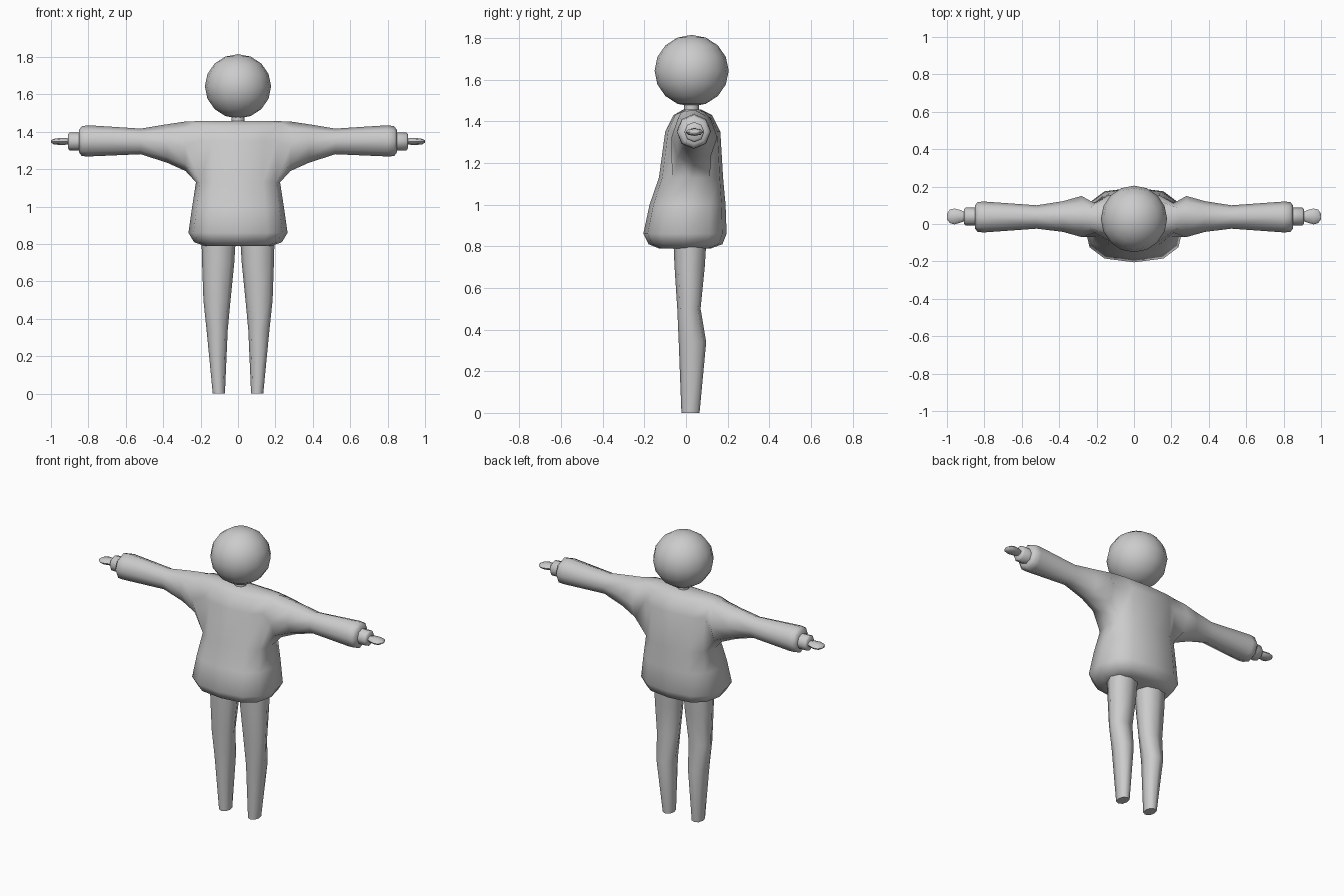
import bpy, bmesh
from math import sin, cos, pi, radians, copysign

if "Cube" in bpy.data.objects:
    bpy.data.objects.remove(bpy.data.objects["Cube"], do_unlink=True)

grey = bpy.data.materials.new("plain grey")
grey.use_nodes = True
colour = (0.6, 0.6, 0.6, 1)
grey.diffuse_color = colour
grey.node_tree.nodes["Principled BSDF"].inputs["Base Color"].default_value = colour


def power(v, p):
    return copysign(abs(v) ** p, v) if abs(v) > 1e-6 else 0.0


def finish(bm, name, angle=60):
    bmesh.ops.recalc_face_normals(bm, faces=bm.faces)
    mesh = bpy.data.meshes.new(name)
    bm.to_mesh(mesh)
    bm.free()
    mesh.materials.append(grey)
    obj = bpy.data.objects.new(name, mesh)
    bpy.context.collection.objects.link(obj)
    bpy.ops.object.select_all(action='DESELECT')
    obj.select_set(True)
    bpy.context.view_layer.objects.active = obj
    bpy.ops.object.shade_smooth_by_angle(angle=radians(angle))
    return obj


def bridge(bm, a, b):
    n = len(a)
    for i in range(n):
        j = (i + 1) % n
        bm.faces.new((a[i], a[j], b[j], b[i]))


def flat_ring(bm, z, x0, x1, y0, y1, n, p=1.0, lift=0.0):
    """Horizontal rounded ring; lift raises its two side points."""
    cx, cy, hx, hy = (x0 + x1) / 2, (y0 + y1) / 2, (x1 - x0) / 2, (y1 - y0) / 2
    ring = []
    for i in range(n):
        c, s = cos(2 * pi * i / n), sin(2 * pi * i / n)
        ring.append(bm.verts.new((cx + hx * power(c, p), cy + hy * power(s, p),
                                  z + lift * c ** 4)))
    return ring


def side_ring(bm, x, y0, y1, z0, z1, n=8):
    """Upright ring facing sideways, starting from its top point."""
    return [bm.verts.new((x, (y0 + y1) / 2 + (y1 - y0) / 2 * sin(2 * pi * i / n),
                          (z0 + z1) / 2 + (z1 - z0) / 2 * cos(2 * pi * i / n)))
            for i in range(n)]


def loft(bm, rings):
    for a, b in zip(rings, rings[1:]):
        bridge(bm, a, b)
    bm.faces.new(rings[0])
    bm.faces.new(rings[-1])


# Sweater: body rings (z, half width, front, back, lift) with sleeves grown from the sides
BODY = [(0.79, 0.18, -0.13, 0.12, 0), (0.81, 0.235, -0.18, 0.175, 0),
        (0.86, 0.265, -0.205, 0.195, 0), (1.0, 0.245, -0.175, 0.19, 0),
        (1.13, 0.225, -0.13, 0.178, 0), (1.35, 0.235, -0.1, 0.165, 0),
        (1.43, 0.26, -0.06, 0.125, 0.025), (1.458, 0.2, -0.01, 0.07, 0)]
SLEEVE = [(0.28, -0.07, 0.15, 1.19, 1.455), (0.38, -0.042, 0.122, 1.235, 1.44),
          (0.52, -0.025, 0.1, 1.28, 1.417), (0.8, -0.045, 0.12, 1.268, 1.435),
          (0.835, -0.043, 0.118, 1.27, 1.43), (0.85, -0.025, 0.1, 1.29, 1.41)]
LOW, MID, TOP = 4, 5, 6
bm = bmesh.new()
body = [flat_ring(bm, z, -w, w, f, b, 12, 0.75, l) for z, w, f, b, l in BODY]
loft(bm, body)
for side in (1, -1):
    centre = 0 if side > 0 else 6
    at = lambda r, k: body[r][(centre + side * k) % 12]
    hole = [at(TOP, 0), at(TOP, 1), at(MID, 1), at(LOW, 1),
            at(LOW, 0), at(LOW, -1), at(MID, -1), at(TOP, -1)]
    bm.verts.remove(at(MID, 0))
    rings = [hole] + [side_ring(bm, side * s[0], *s[1:]) for s in SLEEVE]
    for a, b in zip(rings, rings[1:]):
        bridge(bm, a, b)
    bm.faces.new(rings[-1])
finish(bm, "sweater")

# Legs: rings (z, inner, outer, front, back)
LEG = [(0, 0.07, 0.135, -0.022, 0.065), (0.34, 0.055, 0.168, -0.035, 0.097),
       (0.5, 0.04, 0.185, -0.042, 0.07), (0.7, 0.02, 0.192, -0.055, 0.09),
       (0.86, 0.01, 0.196, -0.062, 0.1)]
# Hands: rings (x, front, back, bottom, top)
WRIST = [(0.84, -0.008, 0.088, 1.3, 1.397), (0.9, -0.008, 0.088, 1.3, 1.397),
         (0.908, 0.0, 0.08, 1.31, 1.387)]
PALM = [(0.9, 0.018, 0.062, 1.335, 1.363), (0.925, 0.008, 0.074, 1.33, 1.368),
        (0.96, -0.002, 0.083, 1.33, 1.366), (0.985, 0.005, 0.077, 1.333, 1.362),
        (1.0, 0.025, 0.055, 1.342, 1.354)]
for side, word in ((1, "left"), (-1, "right")):
    bm = bmesh.new()
    loft(bm, [flat_ring(bm, z, side * i, side * o, f, b, 8, 0.85) for z, i, o, f, b in LEG])
    finish(bm, word + "_leg")
    for part, table in (("wrist", WRIST), ("hand", PALM)):
        bm = bmesh.new()
        loft(bm, [side_ring(bm, side * s[0], *s[1:]) for s in table])
        finish(bm, word + "_" + part)

# Neck
bm = bmesh.new()
loft(bm, [flat_ring(bm, z, -0.036, 0.036, -0.01, 0.062, 8) for z in (1.42, 1.52)])
finish(bm, "neck")

# Head
bm = bmesh.new()
bmesh.ops.create_uvsphere(bm, u_segments=16, v_segments=8, radius=1)
for v in bm.verts:
    v.co = (v.co.x * 0.177, v.co.y * 0.178 + 0.027, v.co.z * 0.172 + 1.643)
finish(bm, "head")
